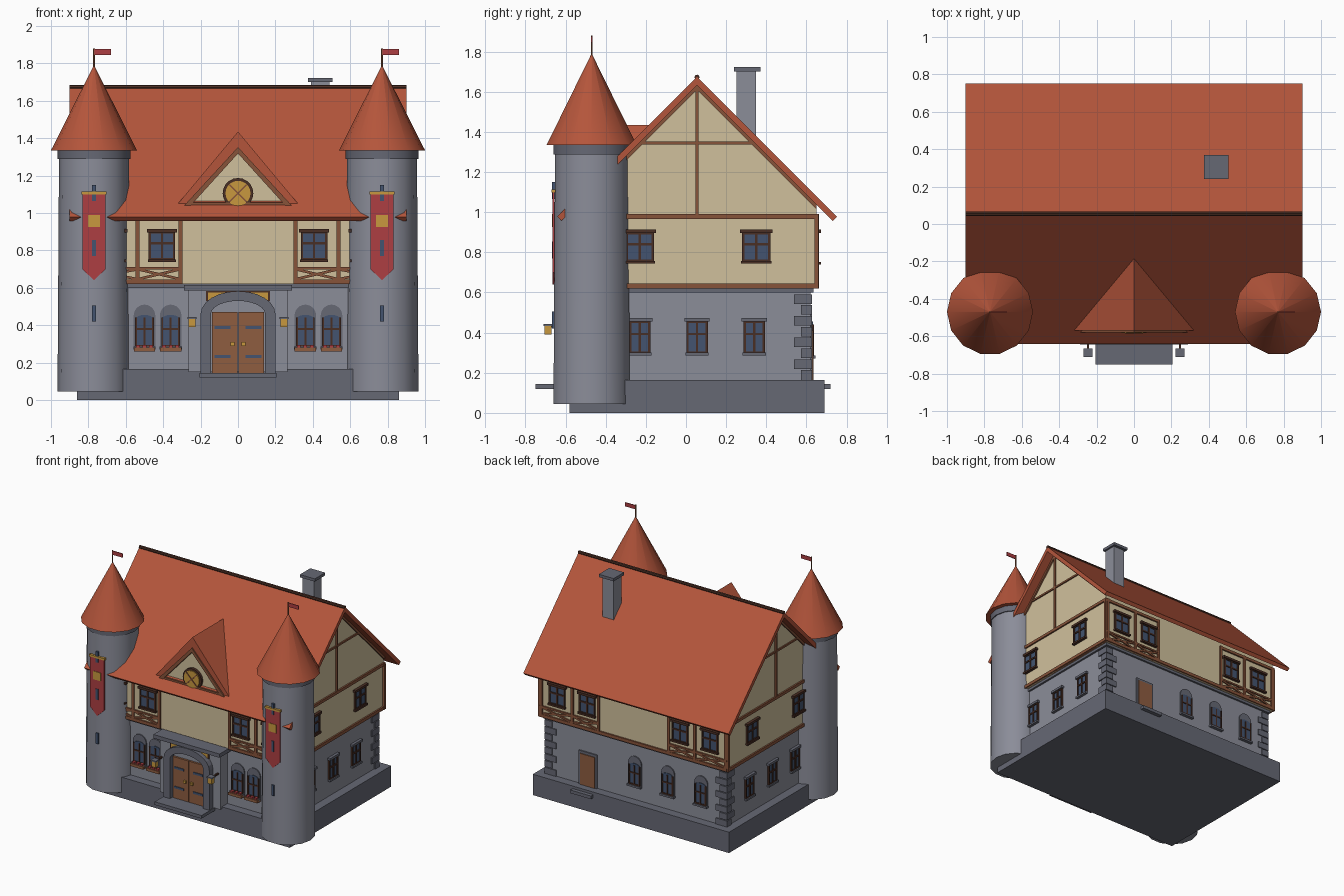
import bpy, bmesh, math

if "Cube" in bpy.data.objects:
    bpy.data.objects.remove(bpy.data.objects["Cube"])

def lin(c):
    return c / 12.92 if c <= 0.04045 else ((c + 0.055) / 1.055) ** 2.4

COLORS = {"roof_tile": "B4553B", "stone": "8B8D99", "dark_stone": "666874", "plaster": "D0C09C",
          "timber": "87533A", "dark_wood": "4A2E24", "glass_blue": "435470", "gold": "C8983F",
          "banner_red": "AE3E42", "door_wood": "8E5D40"}
MATS = {}
for n, h in COLORS.items():
    m = bpy.data.materials.new(n)
    m.diffuse_color = [lin(int(h[i:i + 2], 16) / 255) for i in (0, 2, 4)] + [1]
    m.use_nodes = True
    m.node_tree.nodes["Principled BSDF"].inputs["Base Color"].default_value = m.diffuse_color
    MATS[n] = m

parts = {}
smooth = set()

def mesh_for(name, mat):
    return parts.setdefault((name, mat), bmesh.new())

def prism(name, mat, f, pts, d0, d1):
    """Extrude a (u, z) outline from depth d0 to d1 in the wall frame f."""
    bm = mesh_for(name, mat)
    a = [bm.verts.new(f(u, d0, z)) for u, z in pts]
    b = [bm.verts.new(f(u, d1, z)) for u, z in pts]
    bm.faces.new(a)
    bm.faces.new(b)
    for i in range(len(pts)):
        j = (i + 1) % len(pts)
        bm.faces.new((a[i], a[j], b[j], b[i]))

def rect(name, mat, f, u0, u1, z0, z1, d0, d1):
    prism(name, mat, f, [(u0, z0), (u1, z0), (u1, z1), (u0, z1)], d0, d1)

def bar(name, mat, f, p, q, w, d0, d1):
    dx, dz = q[0] - p[0], q[1] - p[1]
    l = math.hypot(dx, dz) * 2 / w
    nx, nz = -dz / l, dx / l
    prism(name, mat, f, [(p[0] + nx, p[1] + nz), (q[0] + nx, q[1] + nz),
                         (q[0] - nx, q[1] - nz), (p[0] - nx, p[1] - nz)], d0, d1)

def lathe(name, mat, cx, cy, prof, n=14):
    bm = mesh_for(name, mat)
    smooth.add(name)
    rings = [[bm.verts.new((cx + r * math.cos(2 * math.pi * i / n), cy + r * math.sin(2 * math.pi * i / n), z))
              for i in range(n)] for r, z in prof]
    for a, b in zip(rings, rings[1:]):
        for i in range(n):
            bm.faces.new((a[i], a[(i + 1) % n], b[(i + 1) % n], b[i]))
    bm.faces.new(rings[0])
    bm.faces.new(rings[-1])

def arc(cu, cz, ru, rz, n=12, full=False):
    t = 2 * math.pi if full else math.pi
    return [(cu + ru * math.cos(t * i / n), cz + rz * math.sin(t * i / n)) for i in range(n if full else n + 1)]

# Wall frames: u along the wall, d outward, z up
def front(base=0.0):
    return lambda u, d, z: (u, -base - d, z)
def back(base):
    return lambda u, d, z: (u, base + d, z)
def side(s, base=0.0):
    return lambda u, d, z: (s * (base + d), u, z)
F0, S0 = front(), side(1)

def window(f, u, z0, z1, w, trim, name):
    h = w / 2
    um, zm, t = u, z0 + (z1 - z0) * 0.6, 0.006
    rect(name + "_glass", "glass_blue", f, u - h, u + h, z0, z1, -0.01, 0.006)
    for x in (u - h, um, u + h):
        rect(name + "_frame", "dark_wood", f, x - t, x + t, z0, z1, -0.01, 0.013)
    for z in (z0, zm, z1):
        rect(name + "_frame", "dark_wood", f, u - h, u + h, z - t, z + t, -0.01, 0.013)
    rect(name + "_trim", trim, f, u - h - 0.015, u + h + 0.015, z1, z1 + 0.018, -0.01, 0.022)
    rect(name + "_trim", trim, f, u - h - 0.01, u + h + 0.01, z0 - 0.014, z0, -0.01, 0.022)

def arched_window(f, u, z0):
    prism("arch_surround", "dark_stone", f, [(u - .058, z0), (u + .058, z0)] + arc(u, z0 + .165, .058, .06), -.01, .008)
    prism("arch_glass", "glass_blue", f, [(u - .045, z0), (u + .045, z0)] + arc(u, z0 + .15, .045, .02, 8), -.01, .012)
    for x in (-.045, 0, .045):
        rect("arch_frame", "dark_wood", f, u + x - .005, u + x + .005, z0, z0 + .155, 0, .017)
    for z in (0, .09):
        rect("arch_frame", "dark_wood", f, u - .045, u + .045, z0 + z, z0 + z + .01, 0, .017)
    rect("arch_sill", "dark_stone", f, u - .06, u + .06, z0 - .015, z0, -.01, .025)

# Plinth, ground floor, string course, upper floor with gables
rect("plinth", "dark_stone", F0, -.86, .86, 0, .165, -.69, .58)
rect("ground_floor", "stone", F0, -.79, .79, .16, .61, -.62, .51)
rect("string_course", "dark_stone", F0, -.805, .805, .6, .62, -.635, .525)
prism("upper_floor", "plaster", S0, [(-.54, .62), (.65, .62), (.65, 1.036), (.055, 1.631), (-.54, 1.036)], -.82, .82)

# Main roof, ridge cap and chimney
for s in (1, -1):
    prism("roof", "roof_tile", S0, [(.055 + s * y, z) for y, z in
          ((0, 1.675), (.697, .978), (.676, .957), (0, 1.633))], -.9, .9)
prism("ridge_cap", "dark_wood", S0, arc(.055, 1.672, .013, .013, 8, True), -.9, .9)
rect("chimney", "stone", F0, .39, .49, 1.3, 1.705, -.348, -.252)
rect("chimney_cap", "dark_stone", F0, .375, .505, 1.7, 1.722, -.37, -.24)

# Front and back timber framing and upper windows
for f in (front(.54), back(.65)):
    is_front = f(0, 0, 0)[1] < 0
    for s in (1, -1):
        for x in (.307, .537, .808):
            rect("timber_posts", "timber", f, s * x - .01, s * x + .01, .62, .99, -.01, .012)
        for z, h in ((.62, .025), (.698, .013), (.965, .022)):
            rect("timber_rails", "timber", f, s * .3, s * .82, z, z + h, -.01, .012)
        for a, b in ((.317, .527), (.547, .798)):
            bar("cross_braces", "timber", f, (s * a, .648), (s * b, .697), .014, -.01, .01)
            bar("cross_braces", "timber", f, (s * a, .697), (s * b, .648), .014, -.01, .009)
        for x in (.407, .67):
            window(f, s * x, .752, .895, .13, "dark_wood", "upper_window")
    if not is_front:
        rect("timber_rails", "timber", f, -.3, .3, .62, .645, -.01, .012)

# Side walls: framing, windows, quoins
for s in (1, -1):
    u, g = side(s, .82), side(s, .79)
    rect("gable_beams", "timber", u, -.54, .66, .62, .645, -.01, .012)
    rect("gable_beams", "timber", u, -.54, .66, .967, .99, -.01, .012)
    rect("gable_beams", "timber", u, -.24, .35, 1.338, 1.352, -.01, .01)
    rect("gable_beams", "timber", u, .047, .063, .99, 1.62, -.01, .013)
    rect("gable_beams", "timber", u, .64, .66, .62, .98, -.01, .014)
    for k in (1, -1):
        prism("rake_boards", "timber", u, [(.055 + k * y, z) for y, z in
              ((0, 1.635), (.595, 1.04), (.595, 1.015), (0, 1.61))], -.01, .012)
    for y in (-.23, .35):
        window(u, y, .757, .895, .13, "dark_wood", "side_upper_window")
    for y in (-.23, .055, .34):
        window(g, y, .3, .455, .095, "dark_stone", "side_lower_window")
    for i in range(8):
        a, b = (.09, .055) if i % 2 else (.055, .09)
        rect("quoins", "dark_stone", g, .628 - a, .628, .165 + i * .054, .213 + i * .054, -b, .01)

# Back door and back arched windows
gb = back(.62)
rect("back_door_frame", "dark_stone", gb, .34, .5, .165, .43, -.01, .01)
rect("back_door", "door_wood", gb, .355, .485, .165, .41, -.01, .016)
rect("back_step", "dark_stone", gb, .33, .51, .12, .145, 0, .1)
for x in (.01, -.28, -.57):
    arched_window(gb, x, .285)

# Front arched windows with flower boxes
gf = front(.51)
for s in (1, -1):
    for x in (.36, .5):
        arched_window(gf, s * x, .285)
        rect("flower_box", "door_wood", gf, s * x - .057, s * x + .057, .26, .282, 0, .045)
        for k in (-.035, 0, .035):
            rect("flowers", "banner_red", gf, s * x + k - .01, s * x + k + .01, .28, .295, .015, .038)

# Entrance bay, arch, doors, sign, lanterns
rect("entrance_bay", "stone", F0, -.265, .265, .15, .59, .4, .6)
rect("entrance_cornice", "dark_stone", F0, -.29, .29, .585, .615, .4, .645)
prism("entrance_arch", "dark_stone", F0, [(.2, .145)] + arc(0, .46, .2, .122) + [(-.2, .145), (-.145, .145)]
      + arc(0, .46, .145, .07)[::-1] + [(.145, .145)], .5, .645)
rect("entrance_step", "dark_stone", F0, -.205, .205, .12, .145, .5, .75)
rect("sign_board", "dark_wood", F0, -.17, .17, .528, .582, .58, .608)
rect("sign_face", "gold", F0, -.16, .16, .535, .576, .6, .612)
for s in (1, -1):
    rect("entrance_doors", "door_wood", F0, s * .003, s * .14, .145, .47, .58, .616)
    for z in (.225, .38):
        rect("door_straps", "glass_blue", F0, s * .04, s * .125, z, z + .016, .6, .622)
    rect("door_handles", "gold", F0, s * .02, s * .04, .29, .31, .6, .63)
    rect("lanterns", "gold", F0, s * .228, s * .264, .39, .436, .67, .706)
    rect("lantern_caps", "dark_stone", F0, s * .223, s * .269, .434, .444, .665, .711)
    rect("lantern_arms", "dark_wood", F0, s * .24, s * .252, .425, .437, .59, .68)

# Dormer with round window
def chevron(top, half, base, top2, half2):
    return [(0, top), (half, base), (half2, base), (0, top2), (-half2, base), (-half, base)]
prism("dormer_roof", "roof_tile", F0, chevron(1.435, .325, 1.045, 1.34, .25), .15, .57)
prism("dormer_gable", "plaster", F0, [(0, 1.38), (.29, 1.03), (-.29, 1.03)], .15, .555)
prism("dormer_boards", "timber", F0, chevron(1.352, .29, 1.037, 1.318, .255), .54, .58)
rect("dormer_boards", "timber", F0, -.26, .26, 1.03, 1.056, .54, .578)
prism("round_window_frame", "dark_wood", F0, arc(0, 1.105, .082, .082, 20, True), .54, .575)
prism("round_window_glass", "gold", F0, arc(0, 1.105, .067, .067, 20, True), .54, .582)
for k in (1, -1):
    bar("round_window_bars", "timber", F0, (-.046, 1.105 - k * .046), (.046, 1.105 + k * .046), .008, .55, .586)

# Corner towers with banners, arrow slits and flags
for s in (1, -1):
    cx, cy = s * .77, -.47
    lathe("tower", "stone", cx, cy, [(.195, .045), (.187, 1.3)])
    lathe("tower_rim", "dark_stone", cx, cy, [(.195, 1.288), (.195, 1.34)])
    lathe("tower_roof", "roof_tile", cx, cy, [(.23, 1.335), (.003, 1.785)])
    lathe("flag_pole", "door_wood", cx, cy, [(.005, 1.76), (.005, 1.88)], 6)
    rect("flag", "banner_red", F0, cx, cx + .09, 1.845, 1.876, .467, .473)
    prism("banner", "banner_red", F0, [(cx - .062, 1.105), (cx + .062, 1.105), (cx + .062, .7),
                                       (cx, .64), (cx - .062, .7)], .655, .664)
    rect("banner_rod", "gold", F0, cx - .068, cx + .068, 1.098, 1.114, .65, .67)
    rect("banner_emblem", "gold", F0, cx - .033, cx + .033, .925, .99, .66, .668)
    for z in (.42, .77, 1.065):
        rect("arrow_slits", "glass_blue", F0, cx - .01, cx + .01, z, z + .085, .63, .668)

# Turn every collected part into an object
for (name, mat), bm in parts.items():
    bmesh.ops.recalc_face_normals(bm, faces=bm.faces)
    me = bpy.data.meshes.new(name)
    bm.to_mesh(me)
    bm.free()
    me.materials.append(MATS[mat])
    ob = bpy.data.objects.new(name, me)
    bpy.context.collection.objects.link(ob)
    if name in smooth:
        bpy.ops.object.select_all(action='DESELECT')
        ob.select_set(True)
        bpy.context.view_layer.objects.active = ob
        bpy.ops.object.shade_smooth_by_angle(angle=math.radians(35))
